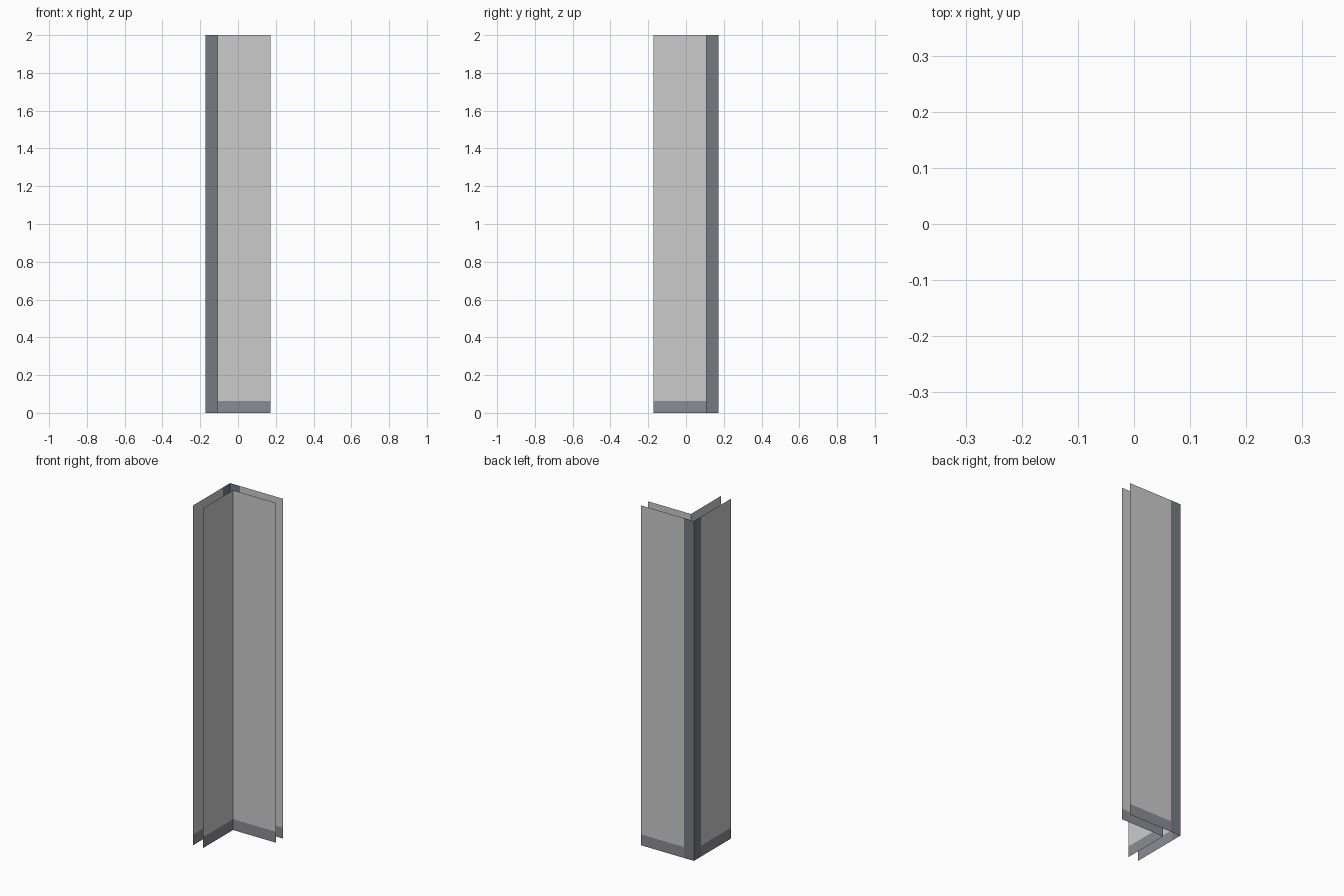
import bpy

if "Cube" in bpy.data.objects:
    bpy.data.objects.remove(bpy.data.objects["Cube"])

H = 0.172      # half of the footprint
T = 0.064      # wall thickness, also post width
Z = 2.0        # wall height
B = 0.064      # skirting height


def material(name, rgb):
    m = bpy.data.materials.new(name)
    m.diffuse_color = (*rgb, 1)
    m.use_nodes = True
    m.node_tree.nodes["Principled BSDF"].inputs["Base Color"].default_value = m.diffuse_color
    return m


def strips(name, paths, z0, z1, mat=None):
    """Open vertical sheets raised from plan paths; faces look to the right of travel."""
    verts, faces = [], []
    for path in paths:
        start = len(verts)
        for x, y in path:
            verts += [(x, y, z0), (x, y, z1)]
        for i in range(len(path) - 1):
            a = start + 2 * i
            faces.append((a, a + 2, a + 3, a + 1))
    me = bpy.data.meshes.new(name)
    me.from_pydata(verts, [], faces)
    ob = bpy.data.objects.new(name, me)
    bpy.context.collection.objects.link(ob)
    if mat:
        me.materials.append(mat)
    return ob


trim_mat = material("trim_grey", (0.26, 0.265, 0.30))
post_mat = material("post_grey", (0.18, 0.195, 0.225))

# Plan paths: inner corner faces the room, outer sheets face away from it
i = H - T
inner = [(-i, -H), (-i, i), (H, i)]
inner.reverse()
inner_room = inner[::-1]
outer_back = [(H, H), (-i, H)]
outer_left = [(-H, i), (-H, -H)]
post = [(-i, H), (-H, H), (-H, i)]

# Wall panels
strips("inner_wall_panels", [inner_room], B, Z)
strips("outer_wall_panels", [outer_back, outer_left], B, Z)

# Skirting along the foot of each sheet
strips("inner_skirting", [inner_room], 0, B, trim_mat)
strips("outer_skirting", [outer_back, outer_left], 0, B, trim_mat)

# Full-height corner post
strips("corner_post", [post], 0, Z, post_mat)
